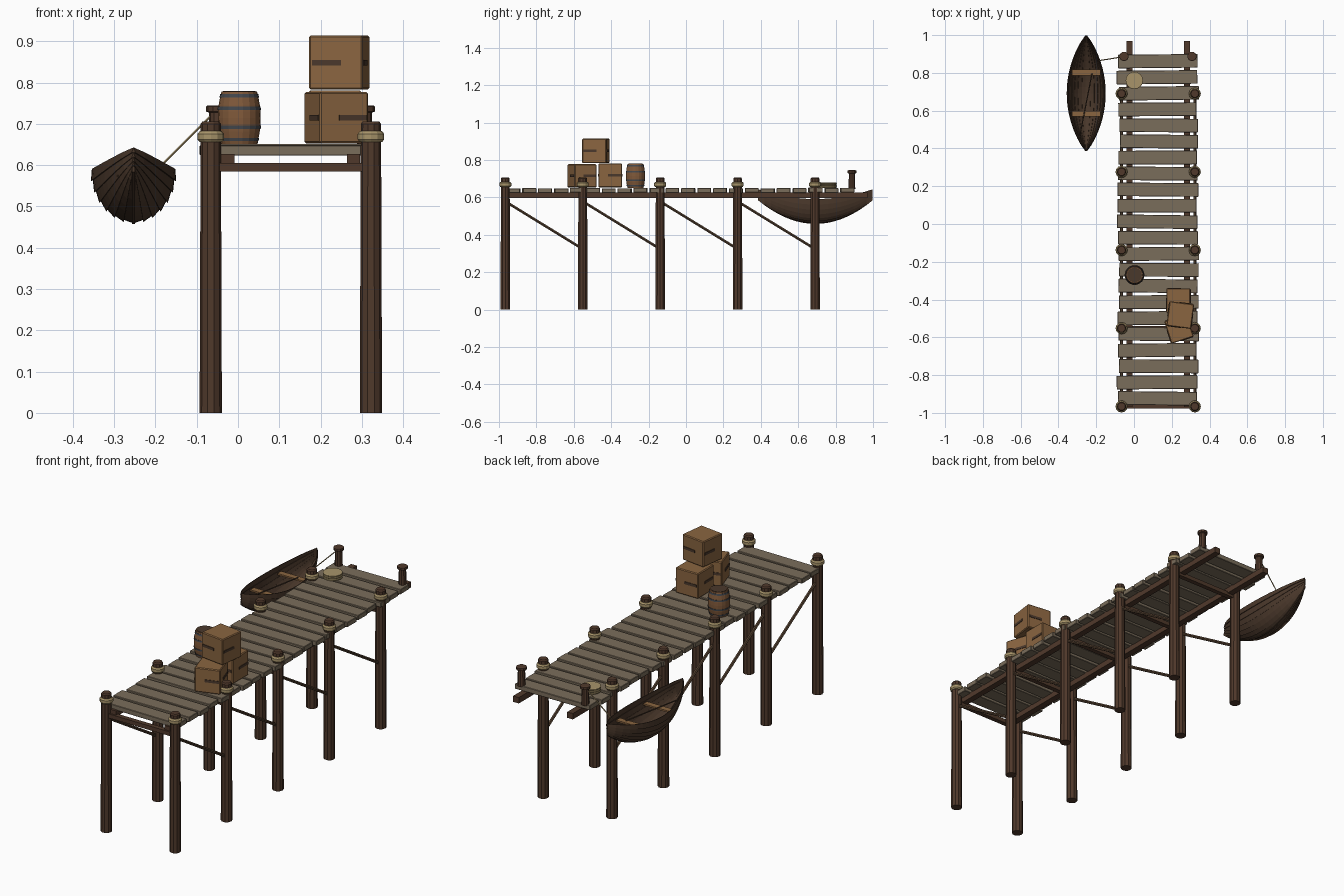
import bpy, bmesh, math, random
from mathutils import Vector, Matrix

random.seed(4)
if "Cube" in bpy.data.objects:
    bpy.data.objects.remove(bpy.data.objects["Cube"])


def material(name, code):
    rgb = [int(code[i:i + 2], 16) / 255 for i in (0, 2, 4)]
    lin = [c / 12.92 if c < 0.04 else ((c + 0.055) / 1.055) ** 2.4 for c in rgb]
    m = bpy.data.materials.new(name)
    m.use_nodes = True
    m.diffuse_color = (*lin, 1)
    m.node_tree.nodes["Principled BSDF"].inputs["Base Color"].default_value = (*lin, 1)
    return m


DECK = material("weathered grey wood", "7A6D5B")
PILE = material("dark brown wood", "50392B")
BRACE = material("brace wood", "554231")
CRATE = material("crate wood", "8A6540")
STAVE = material("barrel wood", "80593A")
HULL = material("hull wood", "49372A")
ROPE = material("rope", "A8946A")
IRON = material("dark iron", "43474D")
SLOT = material("dark slot", "4A382B")


def finish(name, bm, *mats):
    bmesh.ops.recalc_face_normals(bm, faces=bm.faces)
    me = bpy.data.meshes.new(name)
    bm.to_mesh(me)
    bm.free()
    for m in mats:
        me.materials.append(m)
    ob = bpy.data.objects.new(name, me)
    bpy.context.collection.objects.link(ob)
    return ob


def box(name, center, size, mat, turn=0.0, bevel=0.0):
    bm = bmesh.new()
    bmesh.ops.create_cube(bm, size=1)
    bmesh.ops.scale(bm, vec=size, verts=bm.verts)
    if bevel:
        bmesh.ops.bevel(bm, geom=bm.edges[:], offset=bevel, segments=1, affect='EDGES')
    ob = finish(name, bm, mat)
    ob.location = center
    ob.rotation_euler.z = turn
    return ob


def lathe(name, center, profile, mat, sides=10, smooth=False):
    """Turn (radius, height) pairs into a capped round solid."""
    bm = bmesh.new()
    rings = []
    for r, z in profile:
        rings.append([bm.verts.new((r * math.cos(a), r * math.sin(a), z))
                      for a in (math.tau * i / sides for i in range(sides))])
    for lo, hi in zip(rings, rings[1:]):
        for i in range(sides):
            j = (i + 1) % sides
            f = bm.faces.new((lo[i], lo[j], hi[j], hi[i]))
            f.smooth = smooth
    bm.faces.new(rings[0])
    bm.faces.new(rings[-1])
    ob = finish(name, bm, mat)
    ob.location = center
    return ob


def rod(name, a, b, radius, mat, sides=6):
    a, b = Vector(a), Vector(b)
    ob = lathe(name, a, [(radius, 0), (radius, (b - a).length)], mat, sides)
    ob.rotation_mode = 'QUATERNION'
    ob.rotation_quaternion = (b - a).to_track_quat('Z', 'Y')
    return ob


# Piles with rope collars, cross beams and diagonal braces
SIDES = (-0.066, 0.322)
BENTS = [-0.966 + 0.414 * i for i in range(5)]
for y in BENTS:
    for x in SIDES:
        lathe("pile", (x, y, 0), [(0.027, 0), (0.0245, 0.7), (0.02, 0.706)], PILE)
        lathe("rope_collar", (x, y, 0.656),
              [(0.027, 0), (0.032, 0.006), (0.032, 0.02), (0.026, 0.027)], ROPE, 12)
    box("cross_beam", (0.128, y, 0.595), (0.35, 0.024, 0.021), PILE)
for y0, y1 in zip(BENTS, BENTS[1:]):
    for x in SIDES:
        rod("brace", (x, y0 + 0.01, 0.572), (x, y1 - 0.01, 0.33), 0.008, BRACE)

# Deck
for x in (-0.025, 0.28):
    box("stringer", (x, 0, 0.612), (0.032, 1.94, 0.03), PILE)
for i in range(22):
    box("deck_plank", (0.127 + random.uniform(-0.006, 0.006), -0.923 + 0.085 * i,
                       0.637 + random.uniform(-0.002, 0.002)),
        (0.42 + random.uniform(-0.008, 0.008), 0.072, 0.025), DECK,
        random.uniform(-0.015, 0.015), 0.002)

# Mooring posts at the far end
for x in (-0.053, 0.307):
    lathe("mooring_post", (x, 0.887, 0.645),
          [(0.019, 0), (0.017, 0.082), (0.025, 0.085), (0.025, 0.097), (0.02, 0.1)], PILE)

# Coil of rope: stacked rounded turns
coil = [(0.04, 0)]
for k in range(3):
    coil += [(0.046, 0.003 + k * 0.01), (0.046, 0.008 + k * 0.01), (0.042, 0.01 + k * 0.01)]
lathe("rope_coil", (0.002, 0.76, 0.65), coil, ROPE, 16)

# Barrel with hoops
def belly(z):
    return 0.052 - 0.009 * (z / 0.064 - 1) ** 2

BARREL = (0.003, -0.27, 0.65)
lathe("barrel", BARREL, [(belly(0.016 * i), 0.016 * i) for i in range(9)], STAVE, 18)
lathe("barrel_lid", (BARREL[0], BARREL[1], 0.777), [(0.039, 0), (0.039, 0.003)], SLOT, 18)
for z in (0.008, 0.038, 0.084, 0.114):
    lathe("barrel_hoop", BARREL,
          [(belly(z) + 0.0015, z), (belly(z + 0.008) + 0.0015, z + 0.008)], IRON, 18)

# Crates with a dark handle slot on each side
def crate(x, y, z, size, degrees, shift):
    turn = math.radians(degrees)
    box("crate", (x, y, z + size / 2), (size, size, size), CRATE, turn, 0.004)
    for k in range(4):
        spin = Matrix.Rotation(turn + k * math.pi / 2, 3, 'Z')
        spot = spin @ Vector((shift, -size / 2, 0)) + Vector((x, y, z + size / 2))
        box("crate_slot", spot, (0.07, 0.005, 0.013), SLOT, turn + k * math.pi / 2)

crate(0.238, -0.556, 0.653, 0.124, 18, 0.022)
crate(0.235, -0.405, 0.653, 0.128, 0, 0.022)
crate(0.245, -0.482, 0.783, 0.131, -7.5, -0.022)

# Rowing boat: overlapping hull strakes
BX, BY, HALF = -0.253, 0.692, 0.306

def hull_point(t, u, out):
    beam = 0.101 * max(1 - t * t, 0) ** 0.9
    keel, sheer = 0.464 + 0.126 * t * t, 0.591 + 0.052 * t * t
    a = u * math.pi / 2
    return (beam * math.sin(a) + out * math.sin(a), HALF * t,
            keel + (sheer - keel) * (1 - math.cos(a)) - out * math.cos(a))

STRAKES, STEPS = 7, 18
bm = bmesh.new()
for side in (-1, 1):
    for k in range(STRAKES):
        rows = []
        for i in range(STEPS + 1):
            t = -1 + 2 * i / STEPS
            pair = []
            for u, out in ((k / STRAKES, 0.005), ((k + 1) / STRAKES, 0.0),
                           ((k + 1) / STRAKES, -0.003), (k / STRAKES, 0.0)):
                x, y, z = hull_point(t, u, out)
                pair.append(bm.verts.new((side * max(x, 0), y, z)))
            rows.append(pair)
        for p, q in zip(rows, rows[1:]):
            for j in range(4):
                n = (j + 1) % 4
                bm.faces.new((p[j], p[n], q[n], q[j]))
        bm.faces.new(rows[0])
        bm.faces.new(rows[-1])
boat = finish("boat_hull", bm, HULL)
boat.location = (BX, BY, 0)

# Boat fittings: keel, benches, oar and mooring line
bm = bmesh.new()
rows = []
for i in range(STEPS + 1):
    x, y, z = hull_point(-1 + 2 * i / STEPS, 0, 0)
    rows.append([bm.verts.new((sx * 0.004, y, z + dz))
                 for sx, dz in ((-1, -0.006), (1, -0.006), (1, 0.006), (-1, 0.006))])
for p, q in zip(rows, rows[1:]):
    for j in range(4):
        bm.faces.new((p[j], p[(j + 1) % 4], q[(j + 1) % 4], q[j]))
bm.faces.new(rows[0])
bm.faces.new(rows[-1])
finish("boat_keel", bm, HULL).location = (BX, BY, 0)
for y in (0.802, 0.583):
    box("boat_bench", (BX, y, 0.568), (0.152, 0.03, 0.008), CRATE)
rod("oar", (-0.222, 0.8, 0.574), (-0.29, 0.45, 0.574), 0.003, HULL)
rod("mooring_line", (-0.185, 0.865, 0.6), (-0.06, 0.885, 0.725), 0.0028, ROPE)
